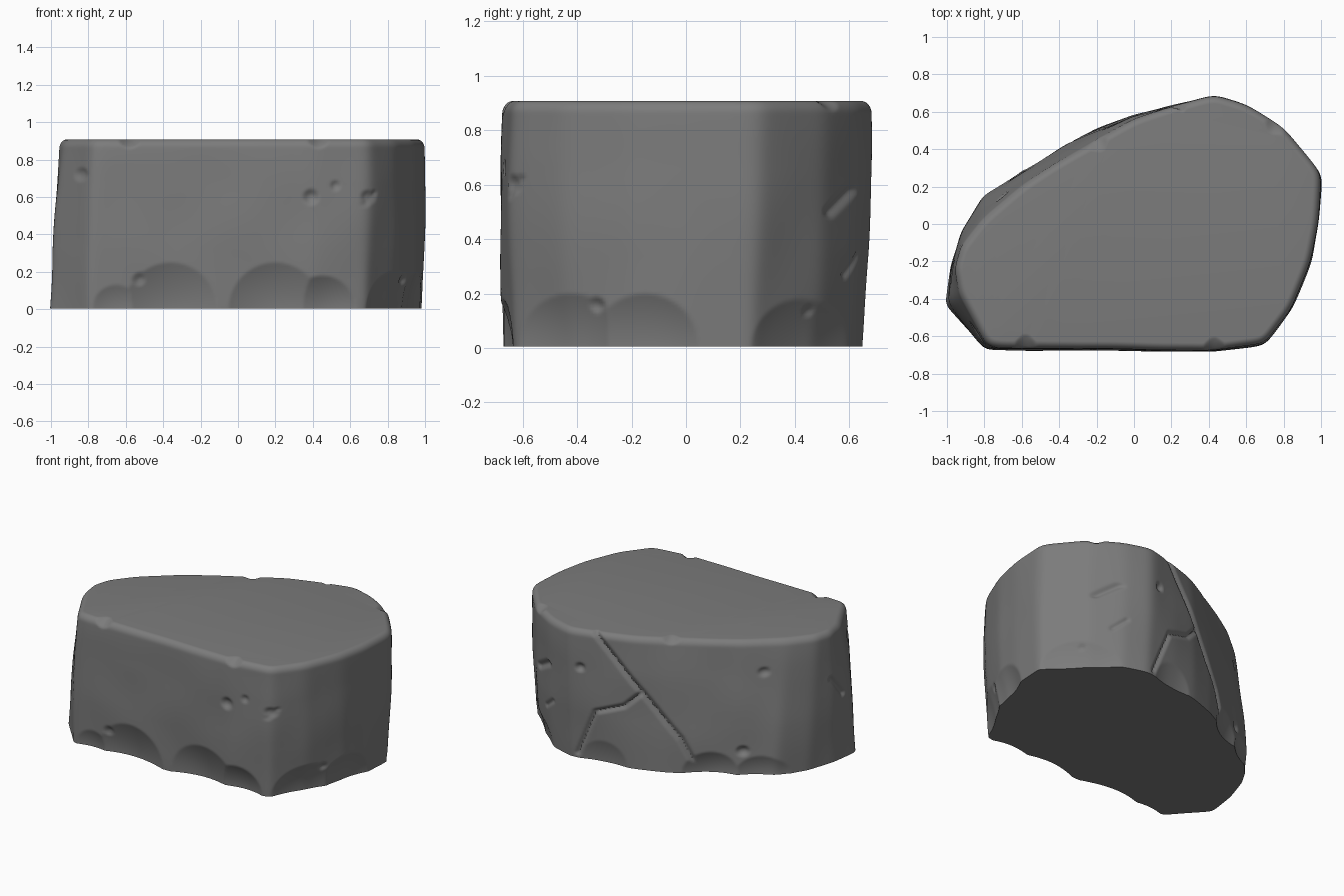
import bpy, bmesh, math
from mathutils import Vector, noise

cube = bpy.data.objects.get("Cube")
if cube:
    bpy.data.objects.remove(cube)

COUNT, LEVELS, ARC = 480, 80, 8
BASE, HEIGHT, ROUND = 0.005, 0.908, 0.045

# Outline corners, counter-clockwise: foot x, y and shoulder x, y
OUTLINE = [
    (-1.01, -.43, -.93, -.38), (-.80, -.67, -.78, -.655), (0, -.665, 0, -.665),
    (.4, -.67, .42, -.675), (.68, -.63, .70, -.64), (.83, -.43, .84, -.45),
    (.94, -.18, .94, -.2), (.97, 0, .98, 0), (.985, .24, 1.0, .27),
    (.78, .48, .8, .51), (.6, .6, .6, .635), (.43, .65, .43, .69),
    (.2, .62, .2, .625), (0, .58, 0, .56), (-.2, .51, -.2, .45),
    (-.36, .43, -.4, .33), (-.6, .29, -.6, .2), (-.8, .165, -.8, .03),
    (-.92, -.03, -.92, -.12), (-.98, -.22, -.955, -.24)]

# Side name: coordinate along the side, normal axis, normal sign
SIDES = {"front": (0, 1, -1), "back": (0, 1, 1), "left": (1, 0, 1), "right": (1, 0, -1)}

# Broad scoops along the foot: side, position, radius, depth
SCOOPS = [("front", -.36, .25, .05), ("front", -.65, .13, .025), ("front", .2, .25, .05),
          ("front", .45, .18, .05), ("left", -.42, .2, .04), ("left", -.15, .2, .045),
          ("left", .42, .18, .03), ("back", -.45, .16, .04), ("back", -.72, .14, .03),
          ("back", .2, .16, .02)]

# Small chips: side, position, height, radius, depth
CHIPS = [("front", .39, .6, .045, .02), ("front", .52, .66, .03, .012),
         ("front", -.52, .15, .05, .02), ("front", -.83, .72, .04, .012),
         ("front", .69, .6, .04, .015), ("left", .45, .13, .035, .02),
         ("left", -.33, .15, .04, .02), ("back", .35, .65, .035, .02),
         ("back", -.7, .7, .035, .015), ("back", -.62, .17, .04, .02),
         ("front", -.58, .92, .06, .04), ("front", .43, .92, .06, .035),
         ("back", -.2, .92, .05, .035), ("back", .76, .92, .05, .03)]

# Cracks: side, half width, depth, path of position and height
CRACKS = [("back", .024, .022, [(.25, .9), (.1, .72), (-.04, .55), (-.28, .24), (-.4, 0)]),
          ("back", .022, .018, [(-.04, .53), (.06, .43), (.25, .36), (.38, .04)]),
          ("back", .02, .012, [(.58, .34), (.66, .27)]),
          ("left", .025, .018, [(.52, .5), (.6, .58)]),
          ("left", .02, .012, [(-.64, .56), (-.6, .62)]),
          ("right", .025, .018, [(-.32, .45), (-.22, .58)])]


def resample(corners):
    """Even samples along the closed outline."""
    pairs = list(zip(corners, corners[1:] + corners[:1]))
    lengths = [math.dist(a[:2], b[:2]) for a, b in pairs]
    total, rows = sum(lengths), []
    for (a, b), length in zip(pairs, lengths):
        n = max(2, round(length / total * COUNT))
        rows += [[p + (q - p) * i / n for p, q in zip(a, b)] for i in range(n)]
    return rows


def soften(ring, passes):
    for _ in range(passes):
        ring = [(ring[i - 1] + 2 * p + ring[(i + 1) % len(ring)]) / 4
                for i, p in enumerate(ring)]
    return ring


def segment_distance(p, a, b):
    a, b = Vector(a), Vector(b)
    t = max(0, min(1, (p - a).dot(b - a) / (b - a).length_squared))
    return (p - a - (b - a) * t).length


def wear(p, normal):
    """Depth worn off the wall at a point."""
    depth = 0
    facing, spot = {}, {}
    for name, (along, axis, sign) in SIDES.items():
        facing[name] = max(0, min(1, (normal[axis] * sign - .2) * 4))
        spot[name] = Vector((p[along], p.z))
    for side, pos, radius, deep in SCOOPS:
        if facing[side]:
            t = max(0, 1 - math.hypot(spot[side].x - pos, p.z) / radius)
            depth = max(depth, facing[side] * deep * t * (2 - t))
    for side, pos, z, radius, deep in CHIPS:
        if facing[side]:
            t = max(0, 1 - math.hypot(spot[side].x - pos, p.z - z) / radius)
            depth = max(depth, facing[side] * deep * min(1, t * 1.5))
    for side, width, deep, path in CRACKS:
        if facing[side]:
            d = min(segment_distance(spot[side], a, b) for a, b in zip(path, path[1:]))
            depth = max(depth, facing[side] * deep * max(0, 1 - d / width))
    return depth


# Rings from the foot up to the rounded rim
rows = resample(OUTLINE)
foot = soften([Vector(r[:2]) for r in rows], 10)
shoulder = soften([Vector(r[2:]) for r in rows], 24)
levels = [(BASE + (HEIGHT - ROUND - BASE) * i / LEVELS, 0) for i in range(LEVELS)]
for i in range(ARC + 1):
    a = math.pi / 2 * i / ARC
    levels.append((HEIGHT - ROUND + ROUND * math.sin(a), ROUND * .85 * (1 - math.cos(a))))

bm = bmesh.new()
rings = []
for z, inset in levels:
    t = z / HEIGHT
    line = [f.lerp(s, t) for f, s in zip(foot, shoulder)]
    ring = []
    for i, c in enumerate(line):
        tangent = line[(i + 3) % len(line)] - line[i - 3]
        normal = Vector((tangent.y, -tangent.x)).normalized()
        p = Vector((c.x, c.y, z))
        push = .012 * math.sin(math.pi * t) + .008 * noise.noise(p * 3)
        c = c + normal * (push - inset - wear(p, normal))
        ring.append(bm.verts.new((c.x, c.y, z)))
    rings.append(ring)

# Walls and flat caps
for low, high in zip(rings, rings[1:]):
    for i in range(len(low)):
        j = (i + 1) % len(low)
        bm.faces.new((low[i], low[j], high[j], high[i]))
bm.faces.new(rings[-1])
bm.faces.new(rings[0][::-1])

mesh = bpy.data.meshes.new("rock")
bm.to_mesh(mesh)
bm.free()
rock = bpy.data.objects.new("rock", mesh)
bpy.context.collection.objects.link(rock)

# Stone colour
stone = bpy.data.materials.new("grey_stone")
stone.use_nodes = True
colour = (.2, .2, .2, 1)
stone.diffuse_color = colour
stone.node_tree.nodes["Principled BSDF"].inputs["Base Color"].default_value = colour
mesh.materials.append(stone)

bpy.ops.object.select_all(action="DESELECT")
rock.select_set(True)
bpy.context.view_layer.objects.active = rock
bpy.ops.object.shade_smooth_by_angle(angle=math.radians(40))
